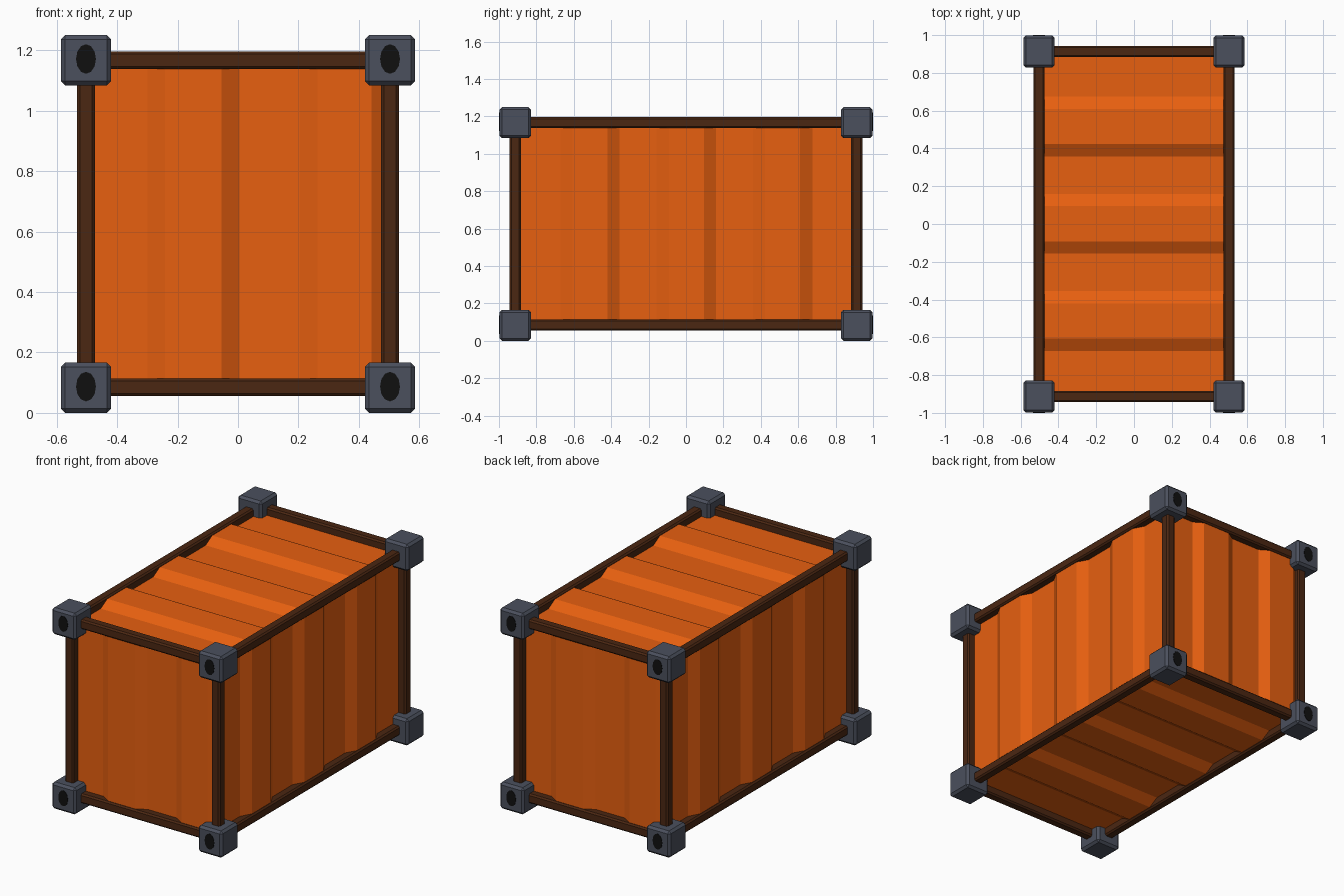
import bpy, bmesh, math
from mathutils import Vector

if "Cube" in bpy.data.objects:
    bpy.data.objects.remove(bpy.data.objects["Cube"])


def material(name, rgb):
    m = bpy.data.materials.new(name)
    m.diffuse_color = (*rgb, 1)
    m.use_nodes = True
    m.node_tree.nodes["Principled BSDF"].inputs["Base Color"].default_value = m.diffuse_color
    return m


ORANGE = material("orange_paint", (0.80, 0.116, 0.005))
BROWN = material("dark_brown_frame", (0.07, 0.02, 0.006))
GREY = material("slate_grey_casting", (0.07, 0.08, 0.11))
BLACK = material("black_hole", (0.005, 0.005, 0.005))

# Frame corner positions and panel ripple
X, Y, ZLO, ZHI = 0.503, 0.913, 0.085, 1.167
ZMID = (ZLO + ZHI) / 2
AMP = 0.018


def finish(bm, name, mat):
    me = bpy.data.meshes.new(name)
    bm.to_mesh(me)
    bm.free()
    me.materials.append(mat)
    ob = bpy.data.objects.new(name, me)
    bpy.context.collection.objects.link(ob)
    return ob


def box(name, centre, size, bevel, mat):
    bm = bmesh.new()
    bmesh.ops.create_cube(bm, size=1)
    for v in bm.verts:
        v.co = Vector(c + a * s for c, a, s in zip(centre, v.co, size))
    bmesh.ops.bevel(bm, geom=bm.edges[:], offset=bevel, segments=1,
                    affect='EDGES', profile=0.5)
    return finish(bm, name, mat)


def panel(name, slopes, half_u, half_w, place):
    """Corrugated sheet; slopes = (start, end, level before, level after)."""
    pts = [(-half_u, slopes[0][2])]
    for a, b, la, lb in slopes:
        pts += [(a, la), (b, lb)]
    pts.append((half_u, slopes[-1][3]))
    bm = bmesh.new()
    rows = [[bm.verts.new(place(u, w, h * AMP)) for w in (-half_w, half_w)]
            for u, h in pts]
    for r, s in zip(rows, rows[1:]):
        bm.faces.new((r[0], r[1], s[1], s[0]))
    # Turn the faces outward
    bm.normal_update()
    outward = place(0, 0, 1) - place(0, 0, 0)
    if bm.faces[0:1][0].normal.dot(outward) < 0:
        bmesh.ops.reverse_faces(bm, faces=bm.faces[:])
    return finish(bm, name, ORANGE)


# Ripples along the length and across the ends
long_slopes = []
for start in (-0.672, -0.157, 0.358):
    long_slopes += [(start, start + 0.065, -1, 1),
                    (start + 0.252, start + 0.317, 1, -1)]
end_slopes = [(-0.30, -0.242, -1, 1), (-0.055, 0.005, 1, -1),
              (0.205, 0.263, -1, 1), (0.442, 0.498, 1, -1)]

hz = (ZHI - ZLO) / 2
panel("roof_panel", long_slopes, Y, X, lambda u, w, h: Vector((w, u, ZHI + h)))
panel("floor_panel", long_slopes, Y, X, lambda u, w, h: Vector((w, u, ZLO - h)))
for s, side, end in ((1, "right", "back"), (-1, "left", "front")):
    panel(side + "_panel", long_slopes, Y, hz,
          lambda u, w, h: Vector((s * (X + h), s * u, ZMID + w)))
    panel(end + "_panel", end_slopes, X, hz,
          lambda u, w, h: Vector((-s * u, s * (Y + h), ZMID + w)))

# Frame rails and posts
T, B = 0.059, 0.009
for sx in (-1, 1):
    for sy in (-1, 1):
        box("corner_post", (sx * X, sy * Y, ZMID), (T, T, ZHI - ZLO), B, BROWN)
    for z in (ZLO, ZHI):
        box("side_rail", (sx * X, 0, z), (T, 2 * Y, T), B, BROWN)
        box("end_rail", (0, sx * Y, z), (2 * X, T, T), B, BROWN)

# Corner castings with dark oval openings on the two ends
for sx in (-1, 1):
    for sy in (-1, 1):
        for z in (0.083, 1.167):
            box("corner_casting", (sx * X, sy * Y, z),
                (0.166, 0.170, 0.166), 0.014, GREY)
            bm = bmesh.new()
            bmesh.ops.create_cone(bm, cap_ends=True, segments=12,
                                  radius1=1, radius2=1, depth=1)
            for v in bm.verts:
                x, y, d = v.co
                v.co = (sx * X + 0.033 * x, sy * (0.997 + 0.006 * d),
                        z + 0.004 + 0.049 * y)
            bmesh.ops.recalc_face_normals(bm, faces=bm.faces[:])
            finish(bm, "casting_opening", BLACK)
